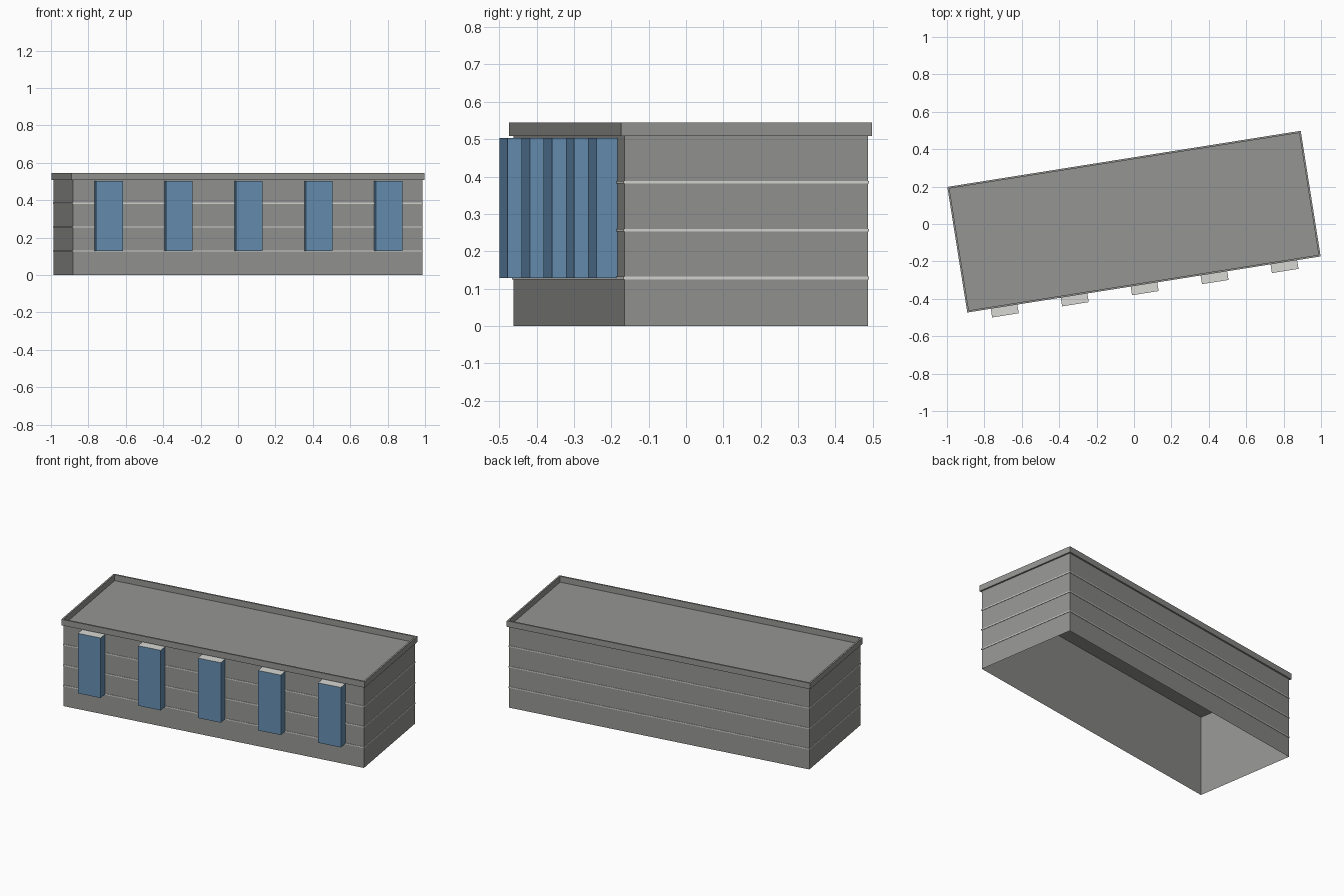
import bpy
import math
from mathutils import Matrix

if "Cube" in bpy.data.objects:
    bpy.data.objects.remove(bpy.data.objects["Cube"], do_unlink=True)

LENGTH, WIDTH = 1.893, 0.66
WALL_TOP, PARAPET_TOP = 0.508, 0.545
FLOOR = 0.128
PLACE = Matrix.Translation((0, 0.0125, 0)) @ Matrix.Rotation(math.radians(9.02), 4, "Z")


def material(name, colour):
    mat = bpy.data.materials.new(name)
    mat.use_nodes = True
    mat.diffuse_color = (*colour, 1)
    mat.node_tree.nodes["Principled BSDF"].inputs["Base Color"].default_value = (*colour, 1)
    return mat


grey = material("wall grey", (0.30, 0.305, 0.29))
pale = material("pale trim", (0.68, 0.68, 0.65))
blue = material("window blue", (0.13, 0.27, 0.44))


def build(name, verts, faces, *mats):
    mesh = bpy.data.meshes.new(name)
    mesh.from_pydata(verts, [], faces)
    for mat in mats:
        mesh.materials.append(mat)
    obj = bpy.data.objects.new(name, mesh)
    bpy.context.collection.objects.link(obj)
    obj.matrix_world = PLACE
    return obj


def rectangle(offset, z):
    x, y = LENGTH / 2 + offset, WIDTH / 2 + offset
    return [(-x, -y, z), (x, -y, z), (x, y, z), (-x, y, z)]


def sweep(name, profile, mat):
    """Carry an (offset, height) profile around the building's outline."""
    verts = [v for offset, z in profile for v in rectangle(offset, z)]
    faces = []
    for row in range(len(profile) - 1):
        for i in range(4):
            a, b = row * 4 + i, row * 4 + (i + 1) % 4
            faces.append((a, b, b + 4, a + 4))
    return build(name, verts, faces, mat)


# Hollow shell, open underneath, with a flat roof
sweep("walls", [(0, 0), (0, WALL_TOP)], grey)
build("roof_deck", rectangle(0, WALL_TOP), [(0, 1, 2, 3)], grey)

# Thin parapet overhanging the walls
sweep("parapet", [(0, WALL_TOP), (0.01, WALL_TOP), (0.01, PARAPET_TOP),
                  (0, PARAPET_TOP), (0, WALL_TOP)], grey)

# Pale string courses at each floor
for level in range(1, 4):
    low, high = level * FLOOR - 0.003, level * FLOOR + 0.004
    sweep(f"floor_band_{level}", [(0, low), (0.003, low), (0.003, high), (0, high)], pale)

# Glazed bays on the front, with pale caps
BAY_HALF, BAY_DEPTH = 0.072, 0.057
for n in range(5):
    x = (n - 2) * LENGTH / 5
    back, front = -WIDTH / 2, -WIDTH / 2 - BAY_DEPTH
    verts = [(x + sx * BAY_HALF, y, z)
             for z in (FLOOR, 0.503)
             for sx, y in ((-1, front), (1, front), (1, back), (-1, back))]
    bay = build(f"window_bay_{n + 1}", verts,
                [(0, 1, 5, 4), (1, 2, 6, 5), (3, 0, 4, 7), (4, 5, 6, 7), (3, 2, 1, 0)],
                blue, pale)
    for face in bay.data.polygons:
        face.material_index = int(abs(face.normal.z) > 0.5)
